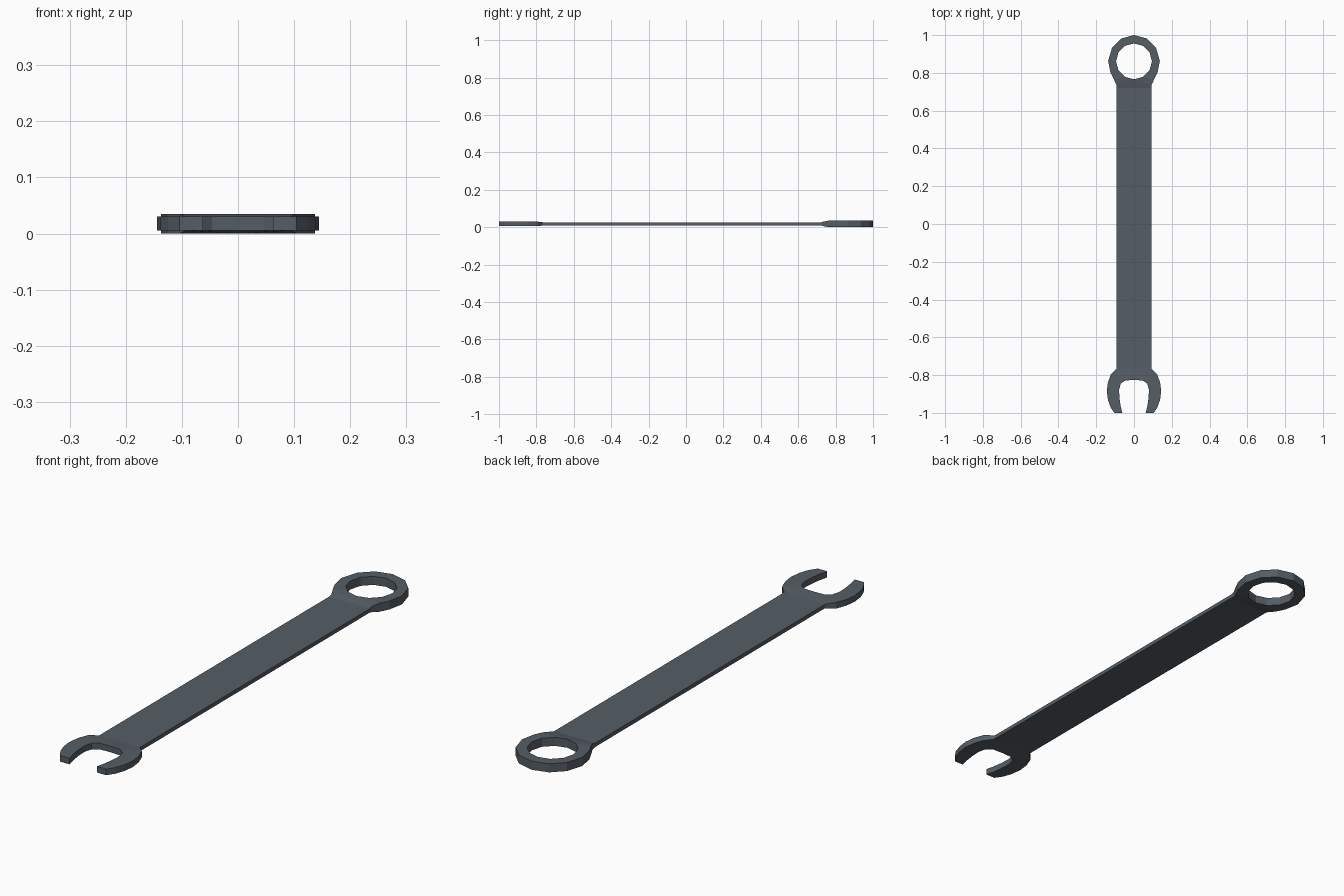
import bpy, bmesh, math

if "Cube" in bpy.data.objects:
    bpy.data.objects.remove(bpy.data.objects["Cube"])

MID = 0.0175          # centre plane height
RING_T, BAR_T, JAW_T = 0.0175, 0.008, 0.0125   # half thicknesses


def hole(deg):
    a = math.radians(deg)
    return (max(0.0, 0.095 * math.cos(a)) if abs(deg) < 90 else 0.0,
            0.861 + 0.095 * math.sin(a))


# Right half as rungs: inner point, outer point, inner and outer half thickness
rungs = []

# Ring end
ring_outer = [(0, 1.0), (0.068, 0.982), (0.116, 0.934), (0.137, 0.863),
              (0.124, 0.80), (0.105, 0.762), (0.092, 0.735)]
for i, outer in enumerate(ring_outer):
    t = 0.012 if i == 6 else RING_T
    rungs.append((hole(90 - 30 * i), outer, RING_T, t))

# Flat bar
rungs.append(((0, 0.72), (0.092, 0.72), BAR_T, BAR_T))
rungs.append(((0, -0.765), (0.092, -0.765), BAR_T, BAR_T))

# Open jaw
jaw_inner = [(0, -0.826), (0.046, -0.828), (0.07, -0.845), (0.079, -0.878),
             (0.077, -0.92), (0.071, -0.962), (0.062, -1.0)]
jaw_outer = [(0.094, -0.768), (0.122, -0.795), (0.138, -0.838), (0.144, -0.885),
             (0.138, -0.931), (0.125, -0.969), (0.104, -1.0)]
for i, (a, b) in enumerate(zip(jaw_inner, jaw_outer)):
    rungs.append((a, b, JAW_T, BAR_T + 0.001 if i == 0 else JAW_T))

# Skin the rungs
bm = bmesh.new()
rows = []
for a, b, ta, tb in rungs:
    rows.append([bm.verts.new((x, y, MID + s * t))
                 for (x, y), t, s in ((a, ta, -1), (b, tb, -1), (b, tb, 1), (a, ta, 1))])
for p, q in zip(rows, rows[1:]):
    for i in range(4):
        j = (i + 1) % 4
        if i == 3 and p[0].co.x < 1e-5 and q[0].co.x < 1e-5:
            continue          # open along the mirror plane
        bm.faces.new((p[i], p[j], q[j], q[i]))
bm.faces.new(rows[-1])        # jaw tip
bmesh.ops.recalc_face_normals(bm, faces=bm.faces)
# Make sure the top of the bar faces up
bar_top = max(bm.faces, key=lambda f: f.calc_area() * (f.calc_center_median().z > MID + 0.004))
if bar_top.normal.z < 0:
    bmesh.ops.reverse_faces(bm, faces=bm.faces)

mesh = bpy.data.meshes.new("wrench")
bm.to_mesh(mesh)
bm.free()
wrench = bpy.data.objects.new("wrench", mesh)
bpy.context.collection.objects.link(wrench)

# Mirror to the left half
mirror = wrench.modifiers.new("mirror", 'MIRROR')
mirror.use_clip = True
mirror.merge_threshold = 0.0005

# Dark steel
steel = bpy.data.materials.new("steel")
steel.diffuse_color = (0.09, 0.11, 0.13, 1)
steel.use_nodes = True
steel.node_tree.nodes["Principled BSDF"].inputs["Base Color"].default_value = steel.diffuse_color
mesh.materials.append(steel)
